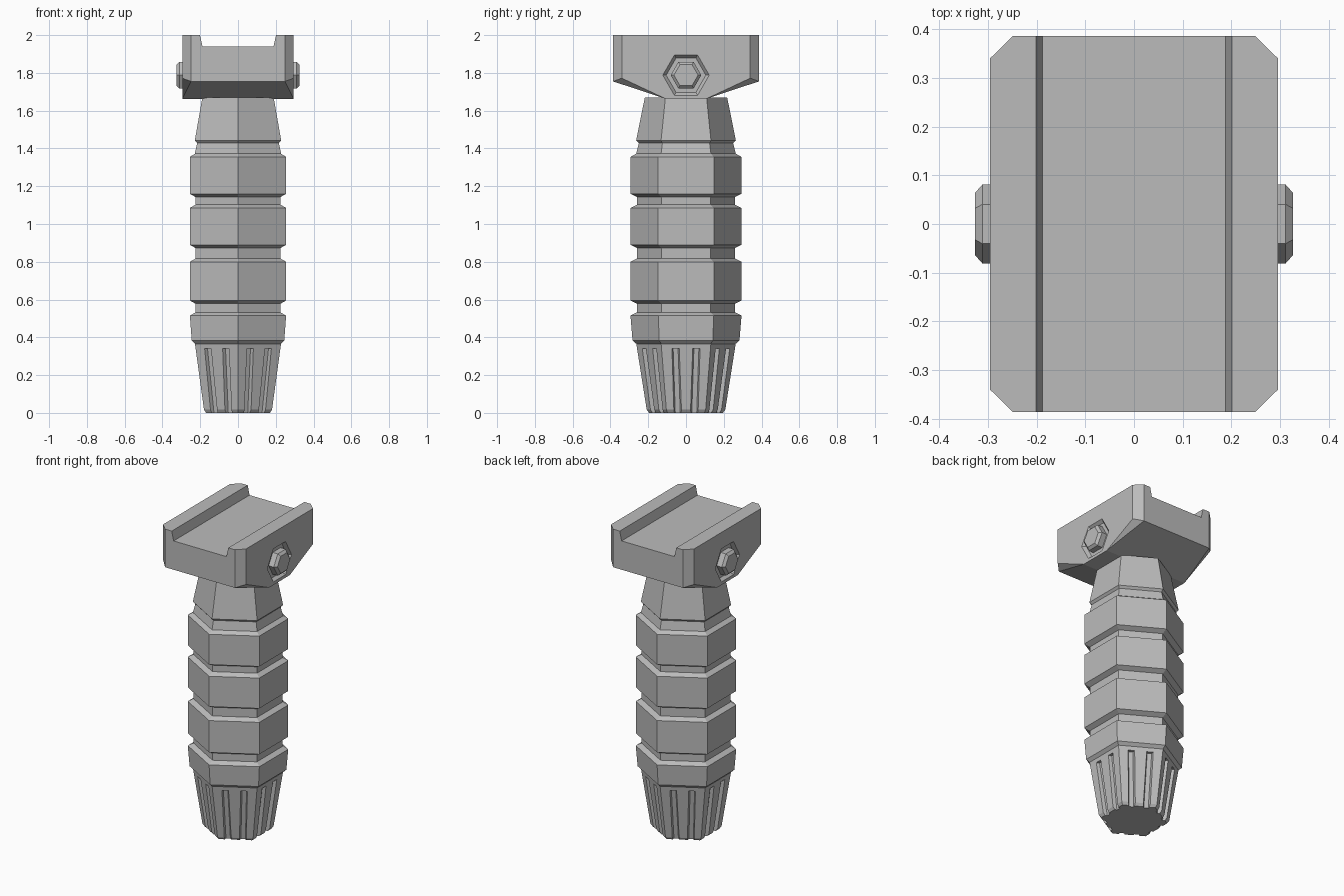
import bpy, bmesh
from math import sin, cos, pi, radians
from mathutils import Matrix, Vector

cube = bpy.data.objects.get("Cube")
if cube:
    bpy.data.objects.remove(cube, do_unlink=True)

grey = bpy.data.materials.new("mid_grey")
grey.use_nodes = True
colour = (0.5, 0.5, 0.5, 1)
grey.diffuse_color = colour
grey.node_tree.nodes["Principled BSDF"].inputs["Base Color"].default_value = colour


def finish(name, bm, helper=False):
    bmesh.ops.recalc_face_normals(bm, faces=bm.faces)
    mesh = bpy.data.meshes.new(name)
    bm.to_mesh(mesh)
    bm.free()
    mesh.materials.append(grey)
    obj = bpy.data.objects.new(name, mesh)
    bpy.context.collection.objects.link(obj)
    if helper:
        obj.hide_render = True
        obj.hide_set(True)
        obj.display_type = 'WIRE'
    return obj


def loft(bm, rings):
    """Bridge equal-sized rings of points and cap both ends."""
    loops = [[bm.verts.new(p) for p in ring] for ring in rings]
    n = len(loops[0])
    for low, high in zip(loops, loops[1:]):
        for i in range(n):
            j = (i + 1) % n
            bm.faces.new((low[i], low[j], high[j], high[i]))
    bm.faces.new(loops[0][::-1])
    bm.faces.new(loops[-1])


def hex_ring(r, z):
    return [Vector((r * cos(pi / 2 + i * pi / 3), r * sin(pi / 2 + i * pi / 3), z))
            for i in range(6)]


def hex_column(name, profile):
    bm = bmesh.new()
    loft(bm, [hex_ring(r, z) for r, z in profile])
    return finish(name, bm)


def cut(target, cutter):
    mod = target.modifiers.new(cutter.name, 'BOOLEAN')
    mod.operation = 'DIFFERENCE'
    mod.solver = 'EXACT'
    mod.object = cutter


# Ribbed handle: bands separated by chamfered grooves
WIDE, NARROW = 0.294, 0.26
profile = [(0.25, 0.355), (0.262, 0.365), (0.283, 0.383), (WIDE, 0.515)]
for low, high in ((0.595, 0.80), (0.89, 1.085), (1.16, 1.355)):
    groove_bottom = profile[-1][1] + 0.017
    profile += [(NARROW, groove_bottom), (NARROW, low - 0.017), (WIDE, low), (WIDE, high)]
    # groove below this band sits between the previous top and this bottom
profile += [(0.264, 1.372), (0.25, 1.428), (0.264, 1.442), (0.218, 1.67)]
hex_column("handle", profile)

# Tapered end cap with two slots per face
cap = hex_column("end_cap", [(0.195, 0), (0.208, 0.017), (0.263, 0.365)])
bm = bmesh.new()
for face in range(6):
    turn = Matrix.Rotation(face * pi / 3, 4, 'Z')
    for side in (-1, 1):
        rings = []
        for z, apothem, centre in ((-0.02, 0.173, 0.043), (0.34, 0.225, 0.055)):
            pts = ((-0.02, -0.013), (0.01, -0.023), (0.01, 0.023), (-0.02, 0.013))
            rings.append([turn @ Vector((apothem + d, side * centre + w, z)) for d, w in pts])
        loft(bm, rings)
cut(cap, finish("slot_cutter", bm, helper=True))

# Rail mount: chamfered block with sloping underside
bm = bmesh.new()
for sx in (-1, 1):
    for sy in (-1, 1):
        for x, y, z in ((0.248, 0.386, 2), (0.295, 0.34, 2), (0.248, 0.386, 1.755),
                        (0.295, 0.34, 1.772), (0.295, 0.105, 1.662)):
            bm.verts.new((sx * x, sy * y, z))
bmesh.ops.convex_hull(bm, input=bm.verts)
bmesh.ops.dissolve_limit(bm, angle_limit=radians(1), verts=bm.verts, edges=bm.edges)
mount = finish("rail_mount", bm)

# Channel along the top of the mount
bm = bmesh.new()
loft(bm, [[Vector((x, y, z)) for x, z in
           ((-0.188, 1.94), (0.188, 1.94), (0.21, 2.04), (-0.21, 2.04))]
          for y in (-0.5, 0.5)])
cut(mount, finish("channel_cutter", bm, helper=True))

# Hexagonal bolts seated in shallow recesses
for name, s in (("left", 1), ("right", -1)):
    place = Matrix.Translation((0, 0, 1.788)) @ Matrix.Rotation(s * pi / 2, 4, 'Y')
    bm = bmesh.new()
    loft(bm, [[place @ p for p in hex_ring(r, d)]
              for r, d in ((0.105, 0.275), (0.123, 0.295), (0.123, 0.33))])
    cut(mount, finish(name + "_recess_cutter", bm, helper=True))
    bm = bmesh.new()
    loft(bm, [[place @ p for p in hex_ring(r, d)]
              for r, d in ((0.081, 0.27), (0.081, 0.311), (0.064, 0.326))])
    finish(name + "_bolt", bm)
